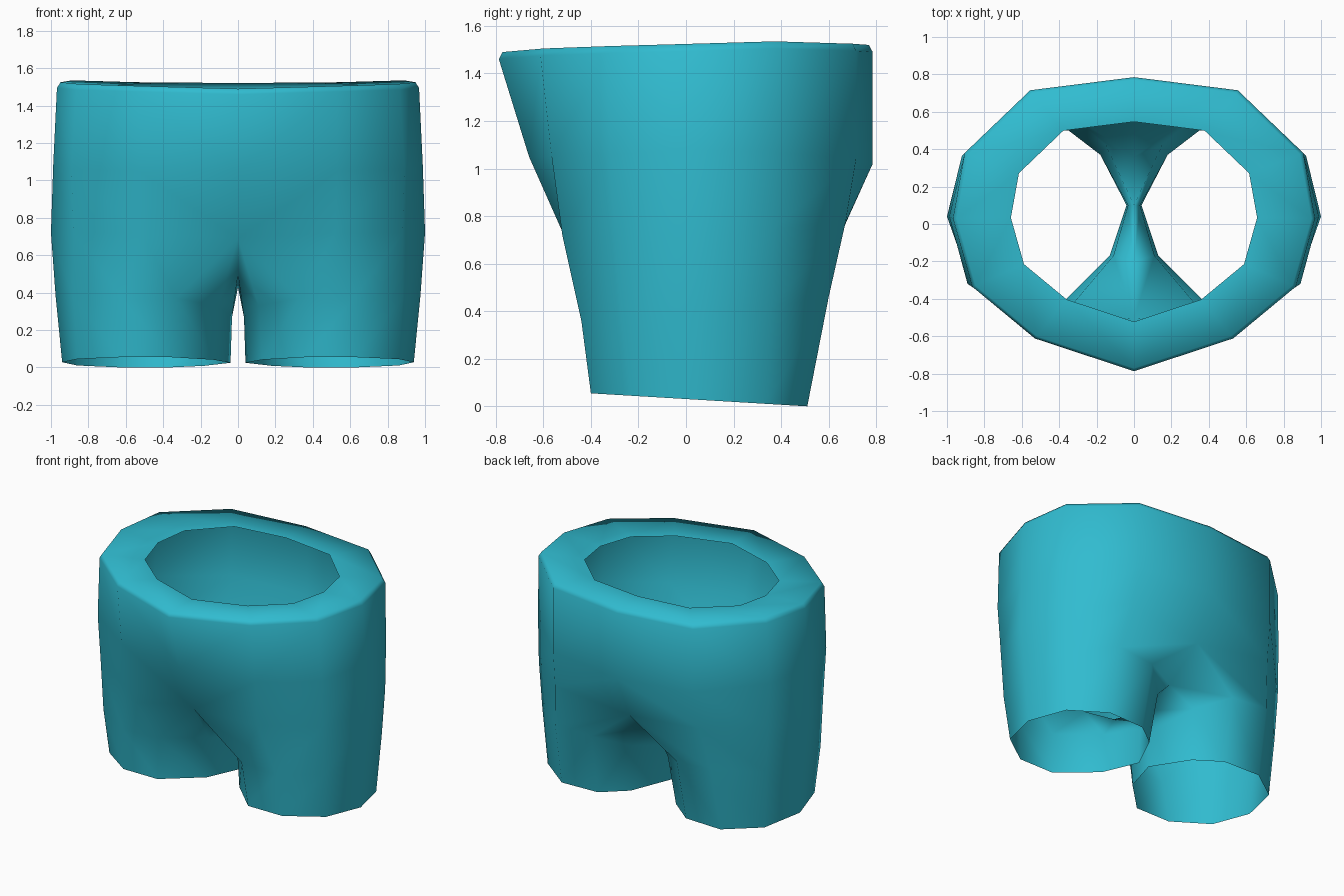
import bpy, bmesh

if "Cube" in bpy.data.objects:
    bpy.data.objects.remove(bpy.data.objects["Cube"])

# One flat colour
teal = bpy.data.materials.new("teal cloth")
teal.diffuse_color = (0.03, 0.50, 0.63, 1.0)
teal.use_nodes = True
teal.node_tree.nodes["Principled BSDF"].inputs["Base Color"].default_value = teal.diffuse_color

# Half rings run front centre -> outer side -> back centre (-> crotch for legs)
hem_xy = [(.36, -.40), (.63, -.40), (.86, -.23), (.94, .05), (.86, .34),
          (.63, .51), (.35, .50), (.18, .37), (.04, .10), (.13, -.17)]
hem = [(x, y, .031 - .06 * y) for x, y in hem_xy]
thigh = [(.33, -.43, .37), (.61, -.44, .36), (.88, -.27, .37), (.975, .05, .38),
         (.89, .36, .42), (.62, .60, .46), (.34, .59, .44), (.15, .42, .36),
         (.032, .10, .27), (.11, -.17, .33)]
hip = [(0, -.50, .69), (.52, -.52, .72), (.88, -.30, .72), (1.0, .04, .72),
       (.91, .37, .75), (.57, .67, .77), (0, .64, .70), (0, .36, .51),
       (0, .10, .43), (0, -.20, .50)]
belly = [(0, -.66, 1.05), (.53, -.565, 1.05), (.89, -.32, 1.06), (.988, .04, 1.08),
         (.92, .365, 1.07), (.555, .715, 1.04), (0, .785, 1.02)]
waist = [(0, -.787, 1.46), (.53, -.612, 1.475), (.865, -.335, 1.485), (.968, .03, 1.495),
         (.905, .38, 1.505), (.555, .715, 1.495), (0, .785, 1.49)]
# Rounded rim edge, then flat band turned inward to the waist hole
rim = [(x * .98, y * .98, z + .03) for x, y, z in waist]
hole = [(x * .68, y * .68 + .013, 1.505 + .02 * y) for x, y, z in waist]

bm = bmesh.new()


def ring(points):
    return [bm.verts.new(p) for p in points]


def loft(low, high, count, closed=False):
    """Bridge two rings with quads facing outward."""
    for i in range(count if closed else count - 1):
        j = (i + 1) % count
        bm.faces.new((low[i], low[j], high[j], high[i]))


# Leg tube, closed all round
leg = [ring(r) for r in (hem, thigh, hip)]
for a, b in zip(leg, leg[1:]):
    loft(a, b, 10, closed=True)

# Torso half, open at the centre line
torso = [leg[-1]] + [ring(r) for r in (belly, waist, rim, hole)]
for a, b in zip(torso, torso[1:]):
    loft(a, b, 7)

for f in bm.faces:
    f.smooth = True
mesh = bpy.data.meshes.new("shorts")
bm.to_mesh(mesh)
bm.free()
mesh.materials.append(teal)
shorts = bpy.data.objects.new("shorts", mesh)
bpy.context.collection.objects.link(shorts)

# Left half by mirroring
mirror = shorts.modifiers.new("mirror", 'MIRROR')
mirror.use_axis[0] = True
mirror.use_clip = True
mirror.merge_threshold = 0.001
